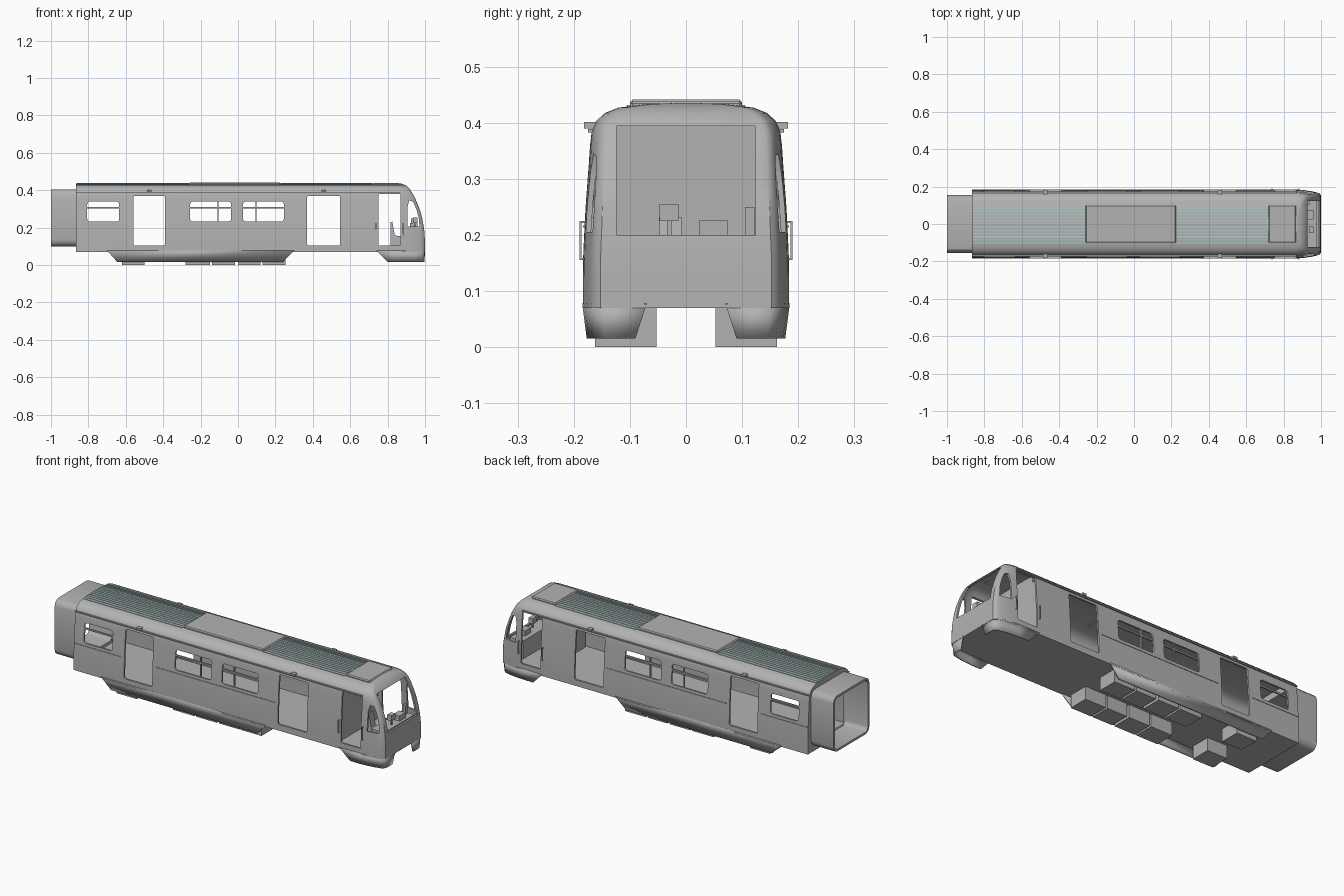
import bpy, bmesh, math

if "Cube" in bpy.data.objects:
    bpy.data.objects.remove(bpy.data.objects["Cube"])

def material(name, c):
    m = bpy.data.materials.new(name)
    m.diffuse_color = (*c, 1)
    m.use_nodes = True
    m.node_tree.nodes["Principled BSDF"].inputs["Base Color"].default_value = m.diffuse_color
    return m

GREY = material("body grey", (0.45, 0.45, 0.45))
TEAL = material("pale teal", (0.42, 0.64, 0.62))

def finish(name, bm, mat=GREY, smooth=True):
    bmesh.ops.recalc_face_normals(bm, faces=bm.faces)
    me = bpy.data.meshes.new(name)
    bm.to_mesh(me)
    bm.free()
    ob = bpy.data.objects.new(name, me)
    bpy.context.collection.objects.link(ob)
    me.materials.append(mat)
    if smooth:
        activate(ob)
        bpy.ops.object.shade_smooth_by_angle(angle=math.radians(30))
    return ob

def activate(ob):
    bpy.ops.object.select_all(action='DESELECT')
    ob.select_set(True)
    bpy.context.view_layer.objects.active = ob

def add_prism(bm, pts, y0, y1):
    """Extrude an xz outline between two y values (closed)."""
    a = [bm.verts.new((x, y0, z)) for x, z in pts]
    b = [bm.verts.new((x, y1, z)) for x, z in pts]
    bm.faces.new(a)
    bm.faces.new(b[::-1])
    n = len(pts)
    for i in range(n):
        j = (i + 1) % n
        bm.faces.new((a[j], a[i], b[i], b[j]))

def rect(x0, x1, z0, z1, r=0.0):
    if not r:
        return [(x0, z0), (x1, z0), (x1, z1), (x0, z1)]
    out = []
    for cx, cz, a0 in ((x1 - r, z1 - r, 0), (x0 + r, z1 - r, 90), (x0 + r, z0 + r, 180), (x1 - r, z0 + r, 270)):
        for k in range(4):
            a = math.radians(a0 + 30 * k)
            out.append((cx + r * math.cos(a), cz + r * math.sin(a)))
    return out

def boxes(name, specs, mat=GREY, both=False):
    """specs: x0,x1,y0,y1,z0,z1; both=True repeats on the other side."""
    bm = bmesh.new()
    for x0, x1, y0, y1, z0, z1 in specs:
        add_prism(bm, rect(x0, x1, z0, z1), y0, y1)
        if both:
            add_prism(bm, rect(x0, x1, z0, z1), -y1, -y0)
    return finish(name, bm, mat, False)

def lerp_table(table, v):
    for (a, p), (b, q) in zip(table, table[1:]):
        if v <= b:
            return p + (q - p) * max(0, (v - a)) / (b - a)
    return table[-1][1]

# Body outline: half section (y, z), nose x by height, nose narrowing
SECTION = [(.184, .07), (.184, .12), (.183, .17), (.181, .21), (.179, .25), (.176, .29),
           (.173, .33), (.171, .36), (.168, .385), (.160, .403), (.145, .417),
           (.12, .427), (.07, .433), (.02, .435)]
NOSE = [(.07, 1.0), (.17, .998), (.21, .992), (.25, .985), (.29, .974), (.33, .959),
        (.36, .946), (.385, .932), (.403, .921), (.417, .909), (.427, .896), (.435, .875)]
TAPER = [(0, 1), (.35, .985), (.65, .95), (.85, .915), (.95, .88), (1, .83)]

def body_solid(name, inner=False):
    bm = bmesh.new()
    d = .01 if inner else 0
    sec = [(y * .945, .10 + (z - .07) * .888) for y, z in SECTION] if inner else SECTION
    rings = []
    for t, w in [(-1, 1)] + TAPER:
        ring = []
        for s in (1, -1):
            side = []
            for y, z in sec:
                x = -.865 + d if t < 0 else .86 + (lerp_table(NOSE, z) - d - .86) * t
                side.append(bm.verts.new((x, s * y * w, z)))
            ring += side if s > 0 else side[::-1]
        rings.append(ring)
    n = len(rings[0])
    for a, b in zip(rings, rings[1:]):
        for i in range(n):
            j = (i + 1) % n
            bm.faces.new((a[i], a[j], b[j], b[i]))
    for r in (rings[0], rings[-1]):
        for i in range(n // 2 - 1):
            bm.faces.new((r[i], r[i + 1], r[n - 2 - i], r[n - 1 - i]))
    return finish(name, bm, smooth=False)

# Hollow shell with door, window, windscreen and rear openings
body = body_solid("body_shell")
hollow = body_solid("hollow_cutter", True)
WINDOWS = [(-.806, -.635), (-.256, -.037), (.027, .245)]
DOORS = [(-.56, -.39), (.37, .545)]
bm = bmesh.new()
for x0, x1 in WINDOWS:
    add_prism(bm, rect(x0, x1, .232, .34, .015), -.3, .3)
for x0, x1 in DOORS:
    add_prism(bm, rect(x0, x1, .104, .37, .008), -.3, .3)
add_prism(bm, rect(.75, .87, .104, .38, .008), -.3, .3)
add_prism(bm, [(.905, .205), (.97, .205), (.967, .25), (.953, .30), (.935, .34), (.915, .345), (.906, .31)], -.3, .3)
sides = finish("opening_cutter", bm, smooth=False)
bm = bmesh.new()
add_prism(bm, rect(.89, 1.1, .2, .394), -.124, .124)
add_prism(bm, rect(-.9, -.84, .115, .39), -.14, .14)
ends = finish("end_cutter", bm, smooth=False)
activate(body)
for c in (hollow, sides, ends):
    m = body.modifiers.new("cut", 'BOOLEAN')
    m.operation, m.solver, m.object = 'DIFFERENCE', 'EXACT', c
    bpy.ops.object.modifier_apply(modifier=m.name)
    bpy.data.objects.remove(c)
bpy.ops.object.shade_smooth_by_angle(angle=math.radians(30))

# Gangway tube at the rear
bm = bmesh.new()
loops = []
for x, d in ((-.86, 0), (-1, 0), (-1, .012), (-.86, .012)):
    loops.append([bm.verts.new((x, y, z)) for y, z in rect(-.155 + d, .155 - d, .10 + d, .405 - d, .035 - d)])
for k in range(4):
    a, b = loops[k], loops[(k + 1) % 4]
    for i in range(len(a)):
        j = (i + 1) % len(a)
        bm.faces.new((a[i], a[j], b[j], b[i]))
finish("gangway", bm)

# Side skirts and cab skirt, thin walls leaning inward at the bottom
def wall(name, quads):
    bm = bmesh.new()
    for s in (1, -1):
        for top, bottom in quads:
            t = [bm.verts.new((x, s * y, .078)) for x, y in top]
            b = [bm.verts.new((x, s * y, .016)) for x, y in bottom]
            for i in range(len(t) - 1):
                f = (t[i], t[i + 1], b[i + 1], b[i])
                bm.faces.new(f if s > 0 else f[::-1])
    ob = finish(name, bm)
    m = ob.modifiers.new("thickness", 'SOLIDIFY')
    m.thickness, m.offset = .006, 0
    return ob

wall("side_skirts", [([(-.70, .182), (.30, .182)], [(-.645, .173), (.24, .173)])])
wall("cab_skirt", [([(.74, .182), (.86, .182), (.91, .178), (.95, .172), (.98, .165), (.995, .150), (.997, .07)],
                    [(.80, .174), (.86, .174), (.91, .170), (.95, .164), (.98, .157), (.993, .143), (.994, .09)])])

# Underfloor equipment
boxes("underfloor_boxes", [(a, b, .053, .162, 0, .073) for a, b in
      ((-.62, -.50), (-.28, -.15), (-.14, -.015), (0, .12), (.13, .255))], both=True)

# Roof units and ribs
for name, x0, x1, top in (("roof_unit", -.26, .225, .441), ("cab_roof_unit", .72, .865, .439)):
    ob = boxes(name, [(x0, x1, -.10, .10, .42, top)])
    m = ob.modifiers.new("edge", 'BEVEL')
    m.width, m.segments = .005, 1
ROOF = [(y, z) for y, z in SECTION[:7:-1]]
ribs = []
for i in range(13):
    y = -.102 + i * .017
    z = lerp_table(ROOF, abs(y))
    for x0, x1 in ((-.86, -.262), (.227, .718)):
        ribs.append((x0, x1, y - .003, y + .003, z - .003, z + .0025))
boxes("roof_ribs", ribs, TEAL)

# Gutters, belt lines, door lamps and hand rails
boxes("gutters", [(-.865, .87, .160, .175, .383, .389)], both=True)
boxes("belt_lines", [(-.86, -.58, .175, .1835, .213, .217), (-.37, .35, .175, .1835, .213, .217)], both=True)
boxes("door_lamps", [(x - .012, x + .012, .16, .182, .390, .401) for x in (-.475, .4575)], both=True)
rails = []
for x in (.738, .882):
    rails += [(x - .002, x + .002, .186, .190, .155, .225)]
    rails += [(x - .002, x + .002, .170, .190, z, z + .004) for z in (.155, .221)]
boxes("hand_rails", rails, both=True)

# Window bars
bars = []
for x0, x1 in WINDOWS:
    bars.append((x0, x1, .164, .172, .303, .311))
for x in (-.107, .096):
    bars.append((x - .003, x + .003, .164, .172, .23, .342))
boxes("window_bars", bars, both=True)

# Cab interior: bulkhead, desk, screen, seat
boxes("cab_bulkhead", [(.722, .732, -.163, .163, .09, .385), (.722, .732, -.125, .125, .385, .42)])
boxes("control_desk", [(.895, .975, -.13, .13, .095, .198), (.92, .96, .023, .075, .198, .226)])
boxes("cab_screens", [(.935, .96, -.047, -.013, .225, .255), (.945, .952, -.034, -.026, .198, .225),
                      (.925, .94, .105, .122, .198, .25)])
bm = bmesh.new()
add_prism(bm, [(.815, .10), (.868, .10), (.868, .155), (.838, .158), (.825, .232), (.815, .23)], -.048, -.008)
finish("driver_seat", bm, smooth=False)
